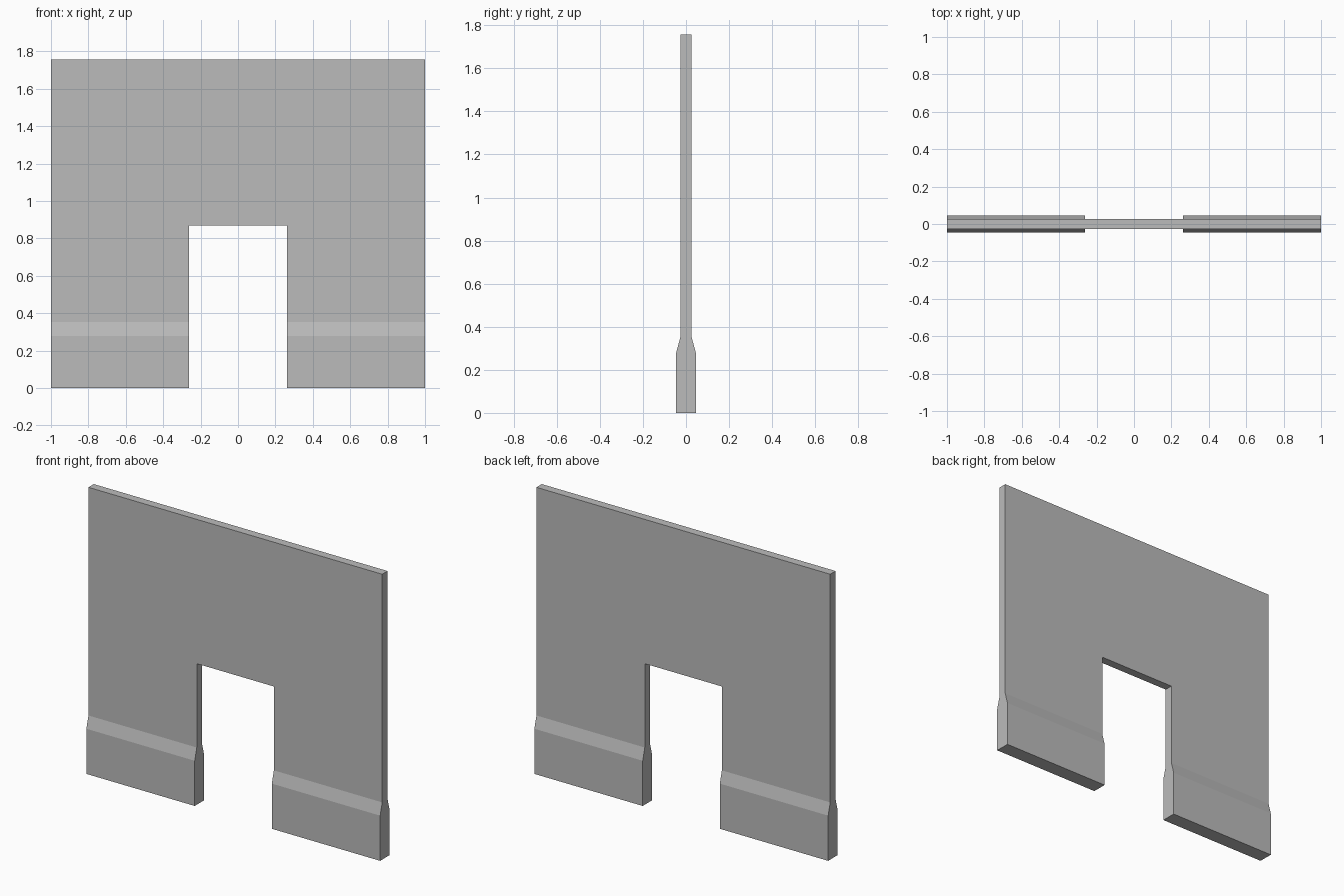
import bpy
import bmesh

if "Cube" in bpy.data.objects:
    bpy.data.objects.remove(bpy.data.objects["Cube"])

HEIGHT = 1.756
DOOR_HALF, DOOR_TOP = 0.2625, 0.868

grey = bpy.data.materials.new("wall grey")
grey.diffuse_color = (0.5, 0.5, 0.5, 1)
grey.use_nodes = True
grey.node_tree.nodes["Principled BSDF"].inputs["Base Color"].default_value = grey.diffuse_color


def extrude_x(name, profile, half_width):
    """Extrude a closed (y, z) profile along x, centred on x = 0."""
    bm = bmesh.new()
    face = bm.faces.new([bm.verts.new((-half_width, y, z)) for y, z in profile])
    out = bmesh.ops.extrude_face_region(bm, geom=[face])
    moved = [v for v in out["geom"] if isinstance(v, bmesh.types.BMVert)]
    bmesh.ops.translate(bm, verts=moved, vec=(2 * half_width, 0, 0))
    bmesh.ops.recalc_face_normals(bm, faces=bm.faces)
    mesh = bpy.data.meshes.new(name)
    bm.to_mesh(mesh)
    bm.free()
    mesh.materials.append(grey)
    obj = bpy.data.objects.new(name, mesh)
    bpy.context.collection.objects.link(obj)
    return obj


# Wall section: thick skirting, sloped shoulder, thin panel, mirrored in y
side = [(0.046, 0), (0.046, 0.278), (0.026, 0.352), (0.026, HEIGHT)]
wall = extrude_x("doorway_wall", side + [(-y, z) for y, z in reversed(side)], 1.0)

# Doorway opening
cutter = extrude_x("doorway_cutter",
                   [(-0.2, -0.2), (0.2, -0.2), (0.2, DOOR_TOP), (-0.2, DOOR_TOP)],
                   DOOR_HALF)
cutter.hide_render = True
cutter.hide_set(True)
cut = wall.modifiers.new("doorway", 'BOOLEAN')
cut.operation = 'DIFFERENCE'
cut.solver = 'EXACT'
cut.object = cutter

# Apply the cut and remove the helper
bpy.context.view_layer.objects.active = wall
wall.select_set(True)
bpy.ops.object.modifier_apply(modifier=cut.name)
bpy.data.objects.remove(cutter)
